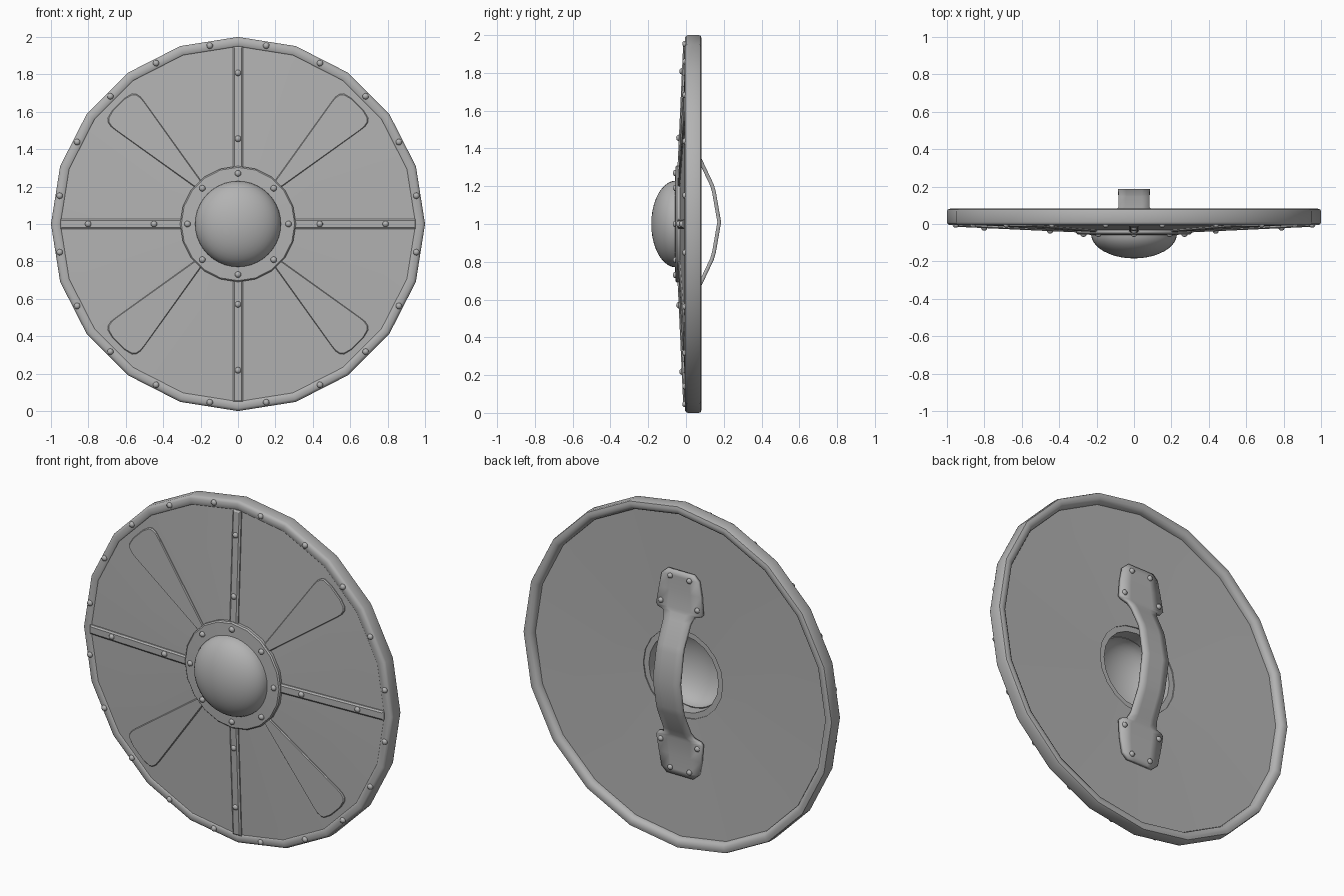
import bpy, bmesh
from math import sin, cos, pi, radians
from mathutils import Vector, Matrix

if "Cube" in bpy.data.objects:
    bpy.data.objects.remove(bpy.data.objects["Cube"])

CZ = 1.0      # height of the shield centre
SIDES = 20    # low-poly round shape

# Dark iron grey for every part
iron = bpy.data.materials.new("dark_iron")
iron.diffuse_color = (0.45, 0.45, 0.45, 1)
iron.use_nodes = True
iron.node_tree.nodes["Principled BSDF"].inputs["Base Color"].default_value = iron.diffuse_color


def cone(r):
    """y of the front face of the board at radius r."""
    return -0.002 - 0.03 * (0.95 - r) / 0.65


def point(a, r, t=0.0, y=0.0):
    """Point at angle a from the top, r outwards, t sideways."""
    return Vector((r * sin(a) + t * cos(a), y, CZ + r * cos(a) - t * sin(a)))


def finish(name, bm, recalc=True, angle=35):
    if recalc:
        bmesh.ops.recalc_face_normals(bm, faces=bm.faces)
    me = bpy.data.meshes.new(name)
    bm.to_mesh(me)
    bm.free()
    me.materials.append(iron)
    ob = bpy.data.objects.new(name, me)
    bpy.context.collection.objects.link(ob)
    bpy.ops.object.select_all(action='DESELECT')
    ob.select_set(True)
    bpy.context.view_layer.objects.active = ob
    bpy.ops.object.shade_smooth_by_angle(angle=radians(angle))
    return ob


def lathe(name, profile, n=SIDES, angle=35):
    """Spin a closed (radius, y) profile round the shield axis."""
    bm = bmesh.new()
    rings = [[bm.verts.new(point(2 * pi * i / n, r, 0, y)) for r, y in profile]
             for i in range(n)]
    m = len(profile)
    for i in range(n):
        a, b = rings[i], rings[(i + 1) % n]
        for j in range(m):
            k = (j + 1) % m
            bm.faces.new((a[j], a[k], b[k], b[j]))
    bmesh.ops.remove_doubles(bm, verts=bm.verts, dist=1e-5)
    return finish(name, bm, angle=angle)


def raised(name, angles, outline, inset, height):
    """Thin bevelled plates lying on the board, outline in (r, t)."""
    cr = sum(r for r, t in outline) / len(outline)
    bm = bmesh.new()
    for a in angles:
        levels = []
        for h, shrink in ((-0.004, 0), (height * 0.5, 0), (height, inset)):
            ring = []
            for r, t in outline:
                r2 = r - shrink * (1 if r > cr else -1)
                t2 = t - shrink * (1 if t > 0 else -1)
                ring.append(bm.verts.new(point(a, r2, t2, cone(r2) - h)))
            levels.append(ring)
        n = len(outline)
        for lo, hi in zip(levels, levels[1:]):
            for i in range(n):
                j = (i + 1) % n
                bm.faces.new((lo[i], lo[j], hi[j], hi[i]))
        bm.faces.new(levels[-1])
        bm.faces.new(levels[0][::-1])
    return finish(name, bm, angle=20)


def rivets(name, spots, radius=0.017):
    bm = bmesh.new()
    for p in spots:
        m = Matrix.Translation(p) @ Matrix.Rotation(pi / 2, 4, 'X')
        bmesh.ops.create_uvsphere(bm, u_segments=10, v_segments=6, radius=radius,
                                  matrix=m @ Matrix.Diagonal((1, 1, 0.8, 1)))
    return finish(name, bm, angle=60)


# Board with a hole behind the boss
lathe("board", [(0.96, cone(0.96)), (0.257, cone(0.257)), (0.257, 0.028), (0.96, 0.045)])

# Rounded rim
lathe("rim", [(0.945, 0.02), (0.947, 0.0), (0.955, -0.007), (0.985, -0.006), (0.996, 0.0),
              (1.0, 0.01), (1.0, 0.068), (0.996, 0.078), (0.982, 0.082), (0.964, 0.08),
              (0.951, 0.071), (0.944, 0.057), (0.942, 0.035)], angle=50)

# Flat collar round the boss
lathe("boss_collar", [(0.31, -0.025), (0.31, -0.048), (0.303, -0.055), (0.225, -0.058),
                      (0.225, 0.022), (0.259, 0.022)])

# Hollow domed boss
arc = [i * pi / 20 for i in range(11)]
outer = [(0.23 * cos(t), -0.052 - 0.132 * sin(t)) for t in arc]
inner = [(0.218 * cos(t), -0.045 - 0.125 * sin(t)) for t in reversed(arc)]
lathe("boss_dome", outer + inner, n=40)

# Four straight bands and four flared panels
quarter = [i * pi / 2 for i in range(4)]
raised("cross_bands", quarter,
       [(0.29, -0.027), (0.29, 0.027), (0.95, 0.027), (0.95, -0.027)], 0.009, 0.013)
half = [(0.29, 0.022), (0.815, 0.108), (0.85, 0.112), (0.878, 0.106), (0.893, 0.092)]
panel = half + [(0.905, 0.045), (0.905, -0.045)] + [(r, -t) for r, t in reversed(half)]
raised("flared_panels", [a + pi / 4 for a in quarter], panel, 0.004, 0.01)

# Front rivets on rim, bands and collar
rivets("rim_rivets", [point(radians(9 + 18 * i), 0.965, 0, -0.006) for i in range(SIDES)])
shift = [Vector((0, 0, 0.013)), Vector((-0.006, 0, 0))]
rivets("band_rivets", [point(a, r, 0, cone(r) - 0.013) + shift[i % 2]
                       for i, a in enumerate(quarter) for r in (0.443, 0.795)])
rivets("collar_rivets", [point(i * pi / 4, 0.27, 0, -0.056) for i in range(8)])

# Bent strap handle with flared end plates: (z, y, half width)
HZ = CZ + 0.01
side = [(0.595, 0.046, 0.085), (0.565, 0.046, 0.118), (0.48, 0.048, 0.135), (0.38, 0.055, 0.148),
        (0.366, 0.058, 0.135), (0.355, 0.061, 0.098), (0.32, 0.079, 0.084),
        (0.195, 0.138, 0.082), (0.16, 0.148, 0.083)]
path = side + [(0.0, 0.176, 0.085)] + [(-z, y, w) for z, y, w in reversed(side)]
bm = bmesh.new()
rows = [[bm.verts.new((w * s, y, HZ + z)) for s in (-1, -0.5, 0, 0.5, 1)] for z, y, w in path]
for a, b in zip(rows, rows[1:]):
    for i in range(4):
        bm.faces.new((a[i], b[i], b[i + 1], a[i + 1]))
for f in bm.faces:
    f.normal_update()
    if f.normal.y < 0:
        f.normal_flip()
handle = finish("handle_strap", bm, recalc=False)
thick = handle.modifiers.new("thickness", 'SOLIDIFY')
thick.thickness = 0.02
thick.offset = 0

# Rivets on the handle plates
rivets("handle_rivets", [Vector((sx * x, y, HZ + sz * z)) for sx in (-1, 1) for sz in (-1, 1)
                         for x, z, y in ((0.062, 0.56, 0.058), (0.118, 0.405, 0.064))], 0.016)
